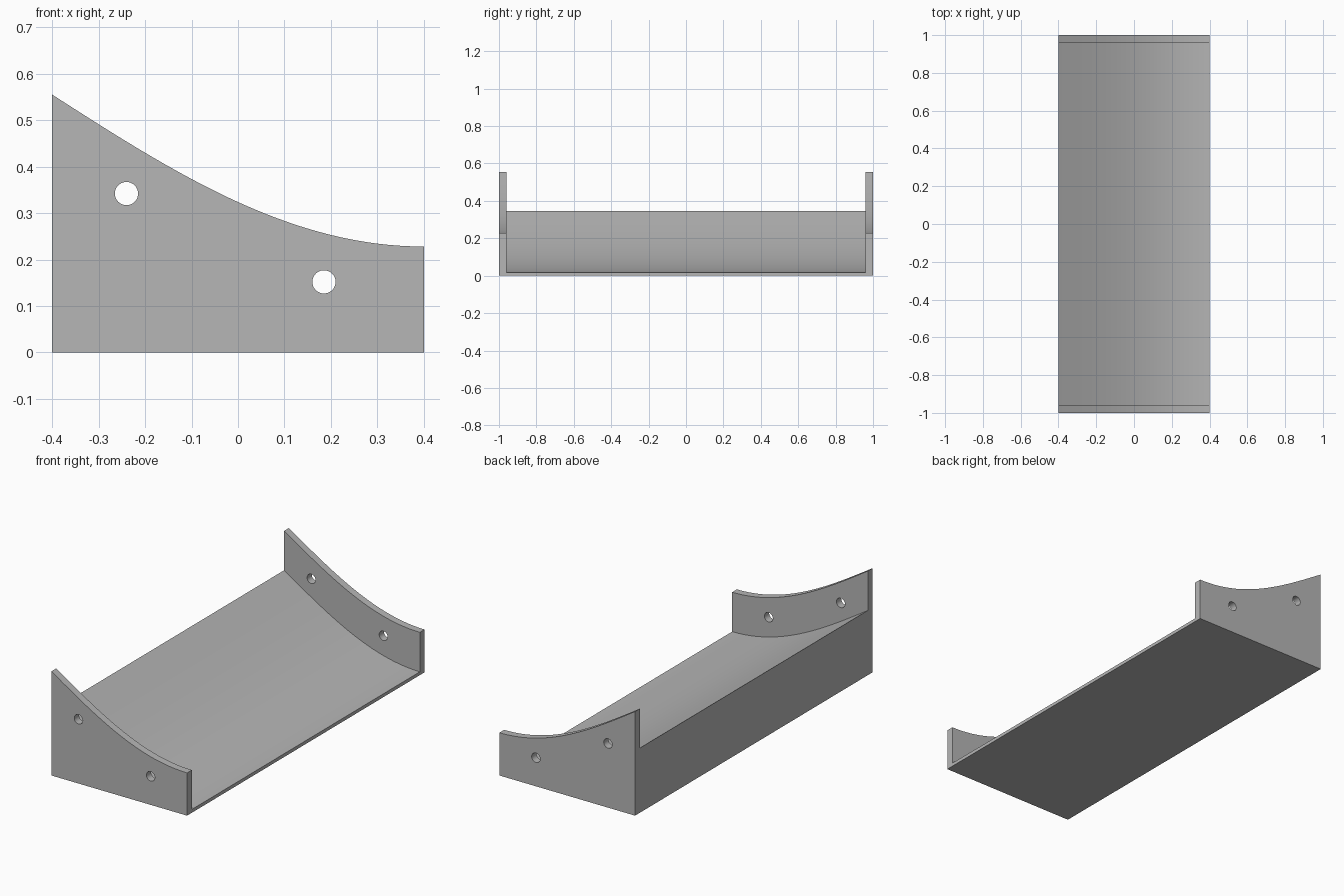
import bpy, bmesh, math
from mathutils import Matrix

if "Cube" in bpy.data.objects:
    bpy.data.objects.remove(bpy.data.objects["Cube"], do_unlink=True)

HALF_WIDTH, HALF_LENGTH, CHEEK = 0.4, 1.0, 0.04
HIGH, LOW, RIM = 0.555, 0.228, 0.21
STEPS = 40

grey = bpy.data.materials.new("plain_grey")
grey.use_nodes = True
colour = (0.47, 0.47, 0.47, 1)
grey.diffuse_color = colour
grey.node_tree.nodes["Principled BSDF"].inputs["Base Color"].default_value = colour


def sweep(x):
    """Height of the cheek rim: a quarter sine falling towards +x."""
    t = (x + HALF_WIDTH) / (2 * HALF_WIDTH)
    return HIGH - (HIGH - LOW) * math.sin(t * math.pi / 2)


def finish(name, bm):
    bmesh.ops.recalc_face_normals(bm, faces=bm.faces)
    mesh = bpy.data.meshes.new(name)
    bm.to_mesh(mesh)
    bm.free()
    obj = bpy.data.objects.new(name, mesh)
    bpy.context.collection.objects.link(obj)
    mesh.materials.append(grey)
    return obj


def extrude_profile(name, points, half_length):
    """Extrude an x-z outline along y, centred on y = 0."""
    bm = bmesh.new()
    face = bm.faces.new([bm.verts.new((x, -half_length, z)) for x, z in points])
    result = bmesh.ops.extrude_face_region(bm, geom=[face])
    moved = [v for v in result["geom"] if isinstance(v, bmesh.types.BMVert)]
    bmesh.ops.translate(bm, verts=moved, vec=(0, 2 * half_length, 0))
    return finish(name, bm)


def cut(target, cutter):
    cutter.hide_render = True
    mod = target.modifiers.new("cut", 'BOOLEAN')
    mod.operation, mod.solver, mod.object = 'DIFFERENCE', 'EXACT', cutter


# Solid body with the swept rim
step = 2 * HALF_WIDTH / STEPS
xs = [-HALF_WIDTH + step * i for i in range(STEPS + 1)]
rim = [(x, sweep(x)) for x in xs]
tray = extrude_profile("curved_tray",
                       [(-HALF_WIDTH, 0), *rim, (HALF_WIDTH, 0)], HALF_LENGTH)

# Trough between the two end cheeks, running out past both long sides
over = [xs[0] - step, *xs, xs[-1] + step]
bed = [(x, sweep(x) - RIM) for x in over]
trough = extrude_profile("trough_cutter",
                         [*bed, (over[-1], 1), (over[0], 1)], HALF_LENGTH - CHEEK)
cutters = [trough]

# Two bolt holes through each cheek
for x, z in ((-0.24, 0.342), (0.185, 0.152)):
    for side in (-1, 1):
        bm = bmesh.new()
        place = (Matrix.Translation((x, side * (HALF_LENGTH - CHEEK / 2), z))
                 @ Matrix.Rotation(math.pi / 2, 4, 'X'))
        bmesh.ops.create_cone(bm, cap_ends=True, segments=32, radius1=0.025,
                              radius2=0.025, depth=CHEEK * 2, matrix=place)
        cutters.append(finish("hole_cutter", bm))

for cutter in cutters:
    cut(tray, cutter)

# Bake the cuts and remove the cutters
bpy.context.view_layer.update()
evaluated = tray.evaluated_get(bpy.context.evaluated_depsgraph_get())
baked = bpy.data.meshes.new_from_object(evaluated)
tray.modifiers.clear()
tray.data = baked
for cutter in cutters:
    bpy.data.objects.remove(cutter, do_unlink=True)

# Smooth the sweep and holes, keep the corners crisp
bpy.ops.object.select_all(action='DESELECT')
tray.select_set(True)
bpy.context.view_layer.objects.active = tray
bpy.ops.object.shade_smooth_by_angle(angle=math.radians(30))
